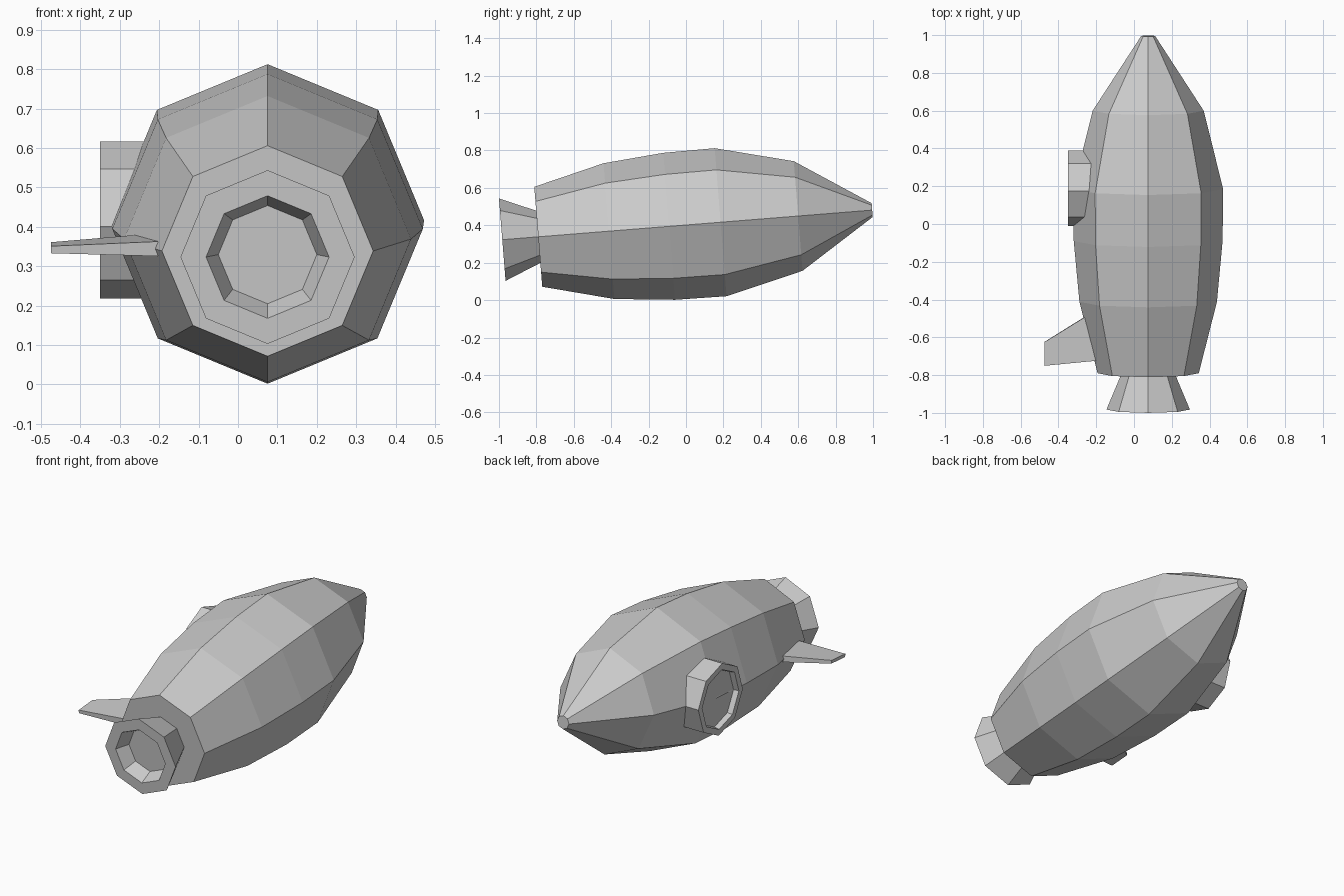
import bpy
from math import sin, cos, tau, atan
from mathutils import Matrix, Vector

if "Cube" in bpy.data.objects:
    bpy.data.objects.remove(bpy.data.objects["Cube"])

# Whole rocket is pitched slightly nose-up about this frame (local y = long axis)
FRAME = Matrix.Translation((0.075, 0.19, 0.417)) @ Matrix.Rotation(atan(0.08), 4, 'X')


def make_object(name, verts, faces):
    mesh = bpy.data.meshes.new(name)
    mesh.from_pydata([FRAME @ Vector(v) for v in verts], [], faces)
    mesh.update()
    obj = bpy.data.objects.new(name, mesh)
    bpy.context.collection.objects.link(obj)
    return obj


def lathe(name, profile, axis, sides=8):
    """Eight-sided turned shape from (distance along axis, radius), capped at both ends."""
    verts, faces = [], []
    for d, r in profile:
        for i in range(sides):
            a, b = r * cos(tau * i / sides), r * sin(tau * i / sides)
            # both mappings are right-handed about the positive axis
            verts.append((b, d, a) if axis == 'Y' else (d, a, b))
    for k in range(len(profile) - 1):
        for i in range(sides):
            j = (i + 1) % sides
            p, q = k * sides, (k + 1) * sides
            faces.append((p + i, p + j, q + j, q + i))
    faces.append(tuple(reversed(range(sides))))
    last = (len(profile) - 1) * sides
    faces.append(tuple(last + i for i in range(sides)))
    return make_object(name, verts, faces)


# Hull, tail to nose
lathe("hull", [(-0.983, 0.268), (-0.604, 0.364), (-0.281, 0.394),
               (-0.005, 0.397), (0.411, 0.294), (0.808, 0.037)], 'Y')

# Flared exhaust with a recessed floor
lathe("exhaust_nozzle", [(-1.10, 0.125), (-1.176, 0.156),
                         (-1.176, 0.221), (-0.978, 0.138)], 'Y')

# Round window on the left side; rim with recessed pane
window = lathe("side_window", [(-0.395, 0.16), (-0.425, 0.165),
                               (-0.425, 0.20), (-0.25, 0.20)], 'X')

# Tapered fin on the left side: (x, y, half thickness)
outline = [(-0.55, -0.818, 0.009), (-0.55, -0.943, 0.009),
           (-0.24, -0.912, 0.02), (-0.24, -0.625, 0.02)]
verts = [(x, y, s * t) for s in (-1, 1) for x, y, t in outline]
faces = [(3, 2, 1, 0), (4, 5, 6, 7)] + [
    (i, (i + 1) % 4, (i + 1) % 4 + 4, i + 4) for i in range(4)]
make_object("side_fin", verts, faces)
